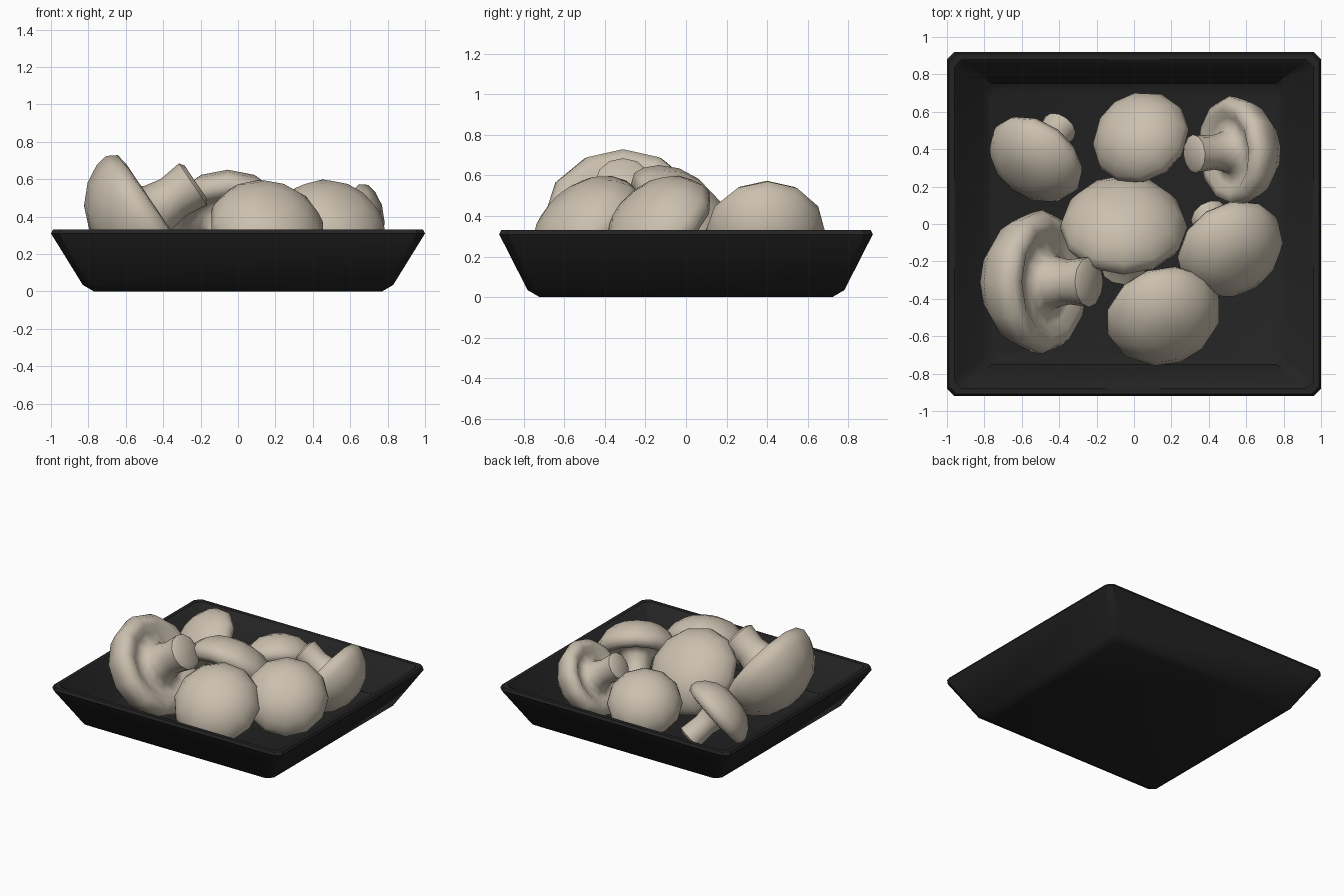
import bpy, bmesh, math
from mathutils import Vector

if "Cube" in bpy.data.objects:
    bpy.data.objects.remove(bpy.data.objects["Cube"])


def material(name, rgb):
    m = bpy.data.materials.new(name)
    m.diffuse_color = (*rgb, 1)
    m.use_nodes = True
    m.node_tree.nodes["Principled BSDF"].inputs["Base Color"].default_value = m.diffuse_color
    return m


black = material("black plastic", (0.017, 0.017, 0.017))
cream = material("mushroom cream", (0.60, 0.53, 0.43))


def finish(bm, name, mat, angle):
    """Turn a bmesh into a smooth-by-angle object."""
    bmesh.ops.recalc_face_normals(bm, faces=bm.faces)
    me = bpy.data.meshes.new(name)
    bm.to_mesh(me)
    bm.free()
    me.materials.append(mat)
    ob = bpy.data.objects.new(name, me)
    bpy.context.collection.objects.link(ob)
    bpy.ops.object.select_all(action='DESELECT')
    bpy.context.view_layer.objects.active = ob
    ob.select_set(True)
    bpy.ops.object.shade_smooth_by_angle(angle=math.radians(angle))
    return ob


def bridge(bm, rings):
    """Skin between successive rings and cap both ends."""
    for a, b in zip(rings, rings[1:]):
        n = len(a)
        for i in range(n):
            j = (i + 1) % n
            bm.faces.new((a[i], a[j], b[j], b[i]))
    bm.faces.new(rings[0])
    bm.faces.new(rings[-1])


# tray: stacked rectangles with clipped corners, outside then inside
def tray():
    bm = bmesh.new()
    levels = [(0.77, 0.72, 0), (0.83, 0.78, 0.035), (1.0, 0.92, 0.31),
              (0.99, 0.91, 0.33), (0.96, 0.88, 0.33), (0.94, 0.86, 0.31),
              (0.80, 0.75, 0.07), (0.76, 0.71, 0.05)]
    rings = []
    c = 0.04
    for x, y, z in levels:
        pts = [(x, c - y), (x, y - c), (x - c, y), (c - x, y),
               (-x, y - c), (-x, c - y), (c - x, -y), (x - c, -y)]
        rings.append([bm.verts.new((px, py, z)) for px, py in pts])
    bridge(bm, rings)
    finish(bm, "tray", black, 35)


# mushroom: one lathed profile; dome points along `up`, stem the other way
def mushroom(name, centre, up, r, dome=0.75, stem=0.83, sides=12):
    profile = [(0.30, 0.95 * dome), (0.60, 0.80 * dome), (0.84, 0.52 * dome),
               (0.97, 0.22 * dome), (1.0, 0.0), (0.92, -0.14), (0.76, -0.17),
               (0.62, -0.08), (0.45, -0.08), (0.36, -0.20), (0.31, -0.45),
               (0.34, 0.12 - stem), (0.35, 0.05 - stem), (0.28, -stem)]
    bm = bmesh.new()
    rings = []
    for pr, pz in profile:
        rings.append([bm.verts.new((r * pr * math.cos(2 * math.pi * i / sides),
                                    r * pr * math.sin(2 * math.pi * i / sides),
                                    r * pz)) for i in range(sides)])
    bridge(bm, rings)
    # rounded crown of the cap
    crown = [f for f in bm.faces if len(f.verts) == sides
             and f.calc_center_median().z > 0]
    bmesh.ops.poke(bm, faces=crown, offset=0.05 * dome * r)
    ob = finish(bm, name, cream, 60)
    ob.rotation_mode = 'QUATERNION'
    ob.rotation_quaternion = Vector(up).to_track_quat('Z', 'Y')
    ob.location = centre


tray()
for args in [
    ("mushroom_front_left", (-0.49, -0.31, 0.405), (-0.83, 0, -0.56), 0.385, 0.80),
    ("mushroom_centre", (-0.055, -0.02, 0.365), (0, 0.72, 0.69), 0.34, 0.65, 0.95),
    ("mushroom_front", (0.155, -0.48, 0.335), (0.22, -0.62, 0.74), 0.315, 0.70),
    ("mushroom_right", (0.51, -0.125, 0.345), (0.38, -0.58, 0.72), 0.30, 0.70, 1.0),
    ("mushroom_back_right", (0.53, 0.39, 0.325), (0.83, 0.06, -0.56), 0.295, 0.80, 0.9),
    ("mushroom_back", (0.04, 0.455, 0.28), (-0.35, 0.48, 0.80), 0.27, 0.75),
    ("mushroom_back_left", (-0.52, 0.355, 0.31), (-0.47, -0.62, 0.62), 0.275, 0.65, 1.0),
]:
    mushroom(*args)
